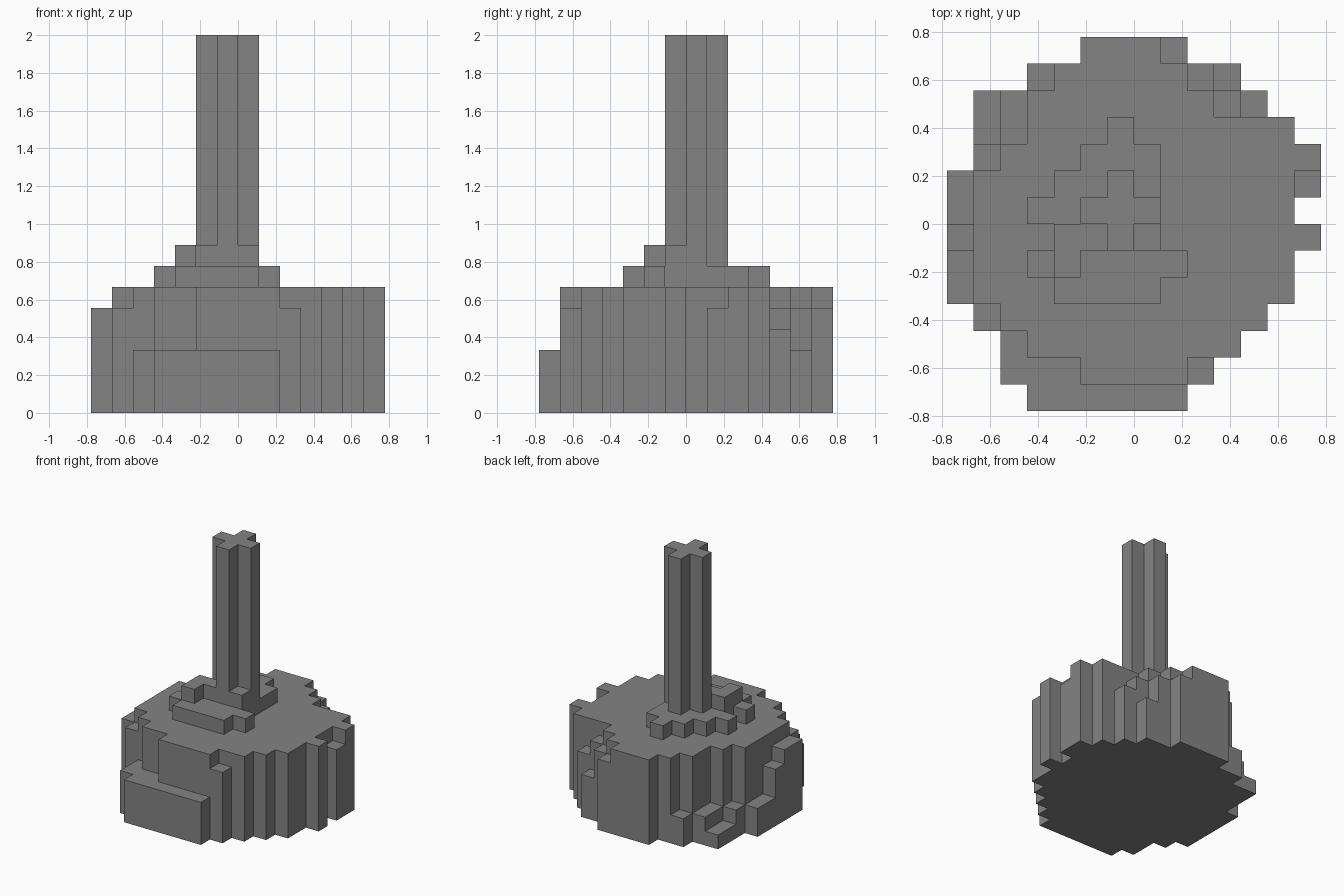
import bpy
import bmesh
from mathutils import Vector

UNIT = 1 / 9  # edge length of one block

old_cube = bpy.data.objects.get("Cube")
if old_cube:
    bpy.data.objects.remove(old_cube, do_unlink=True)

grey = bpy.data.materials.new("stone_grey")
grey.use_nodes = True
colour = (0.23, 0.23, 0.23, 1)
grey.diffuse_color = colour
grey.node_tree.nodes["Principled BSDF"].inputs["Base Color"].default_value = colour


def fill(heights, x_start, x_end, y_start, y_end, top):
    """Set the top level of every column in a rectangle of the block grid."""
    for x in range(x_start, x_end):
        for y in range(y_start, y_end):
            heights[x, y] = top


def columns_from_rows(first_row, spans, top):
    """Fill one span of columns per row, going from front to back."""
    heights = {}
    for row, (start, end) in enumerate(spans, first_row):
        fill(heights, start, end, row, row + 1, top)
    return heights


def build_blocks(name, heights, base):
    """Make the outer skin of block columns that stand on one base level."""
    bm = bmesh.new()

    def quad(corner, side_a, side_b):
        c, a, b = Vector(corner), Vector(side_a), Vector(side_b)
        bm.faces.new([bm.verts.new(p * UNIT) for p in (c, c + a, c + a + b, c + b)])

    right, back, up = (1, 0, 0), (0, 1, 0), (0, 0, 1)
    for (x, y), top in heights.items():
        quad((x, y, top), right, back)
        quad((x, y, base), back, right)
        sides = (
            ((x - 1, y), (x, y), up, back),
            ((x + 1, y), (x + 1, y), back, up),
            ((x, y - 1), (x, y), right, up),
            ((x, y + 1), (x, y + 1), up, right),
        )
        for neighbour, corner, a, b in sides:
            for level in range(max(base, heights.get(neighbour, base)), top):
                quad((*corner, level), a, b)

    # Join the block faces and merge flat areas
    bmesh.ops.remove_doubles(bm, verts=bm.verts, dist=UNIT / 100)
    bmesh.ops.dissolve_limit(bm, angle_limit=0.01, verts=bm.verts, edges=bm.edges)
    mesh = bpy.data.meshes.new(name)
    bm.to_mesh(mesh)
    bm.free()
    mesh.materials.append(grey)
    obj = bpy.data.objects.new(name, mesh)
    bpy.context.collection.objects.link(obj)
    return obj


# Rounded base, one span per row from front to back
base_rows = [(-4, 2), (-5, 3), (-5, 4), (-6, 5), (-7, 6), (-7, 6), (-7, 7),
             (-7, 6), (-7, 7), (-6, 7), (-6, 6), (-6, 5), (-4, 4), (-2, 2)]
base = columns_from_rows(-7, base_rows, 6)

# Front ledge and its chipped corners
fill(base, -4, 2, -7, -6, 3)
fill(base, -5, -2, -6, -5, 3)
fill(base, -5, -4, -5, -4, 3)
fill(base, 2, 3, -6, -5, 5)
fill(base, -6, -5, -4, -3, 5)

# Stepped edge on the -x side
fill(base, -7, -6, -3, -1, 5)
fill(base, -7, -6, -1, 0, 4)
fill(base, -7, -6, 0, 2, 2)
fill(base, -6, -5, 2, 3, 2)
fill(base, -6, -5, 3, 5, 1)
fill(base, -5, -4, 3, 5, 2)
fill(base, -4, -3, 5, 6, 2)

# Chipped edge on the +x side and back
fill(base, 6, 7, 1, 2, 5)
fill(base, 1, 2, 6, 7, 5)
fill(base, 2, 3, 5, 6, 5)
fill(base, 3, 4, 5, 6, 3)
fill(base, 3, 4, 4, 5, 5)
fill(base, 4, 5, 4, 5, 4)
build_blocks("base", base, 0)

# Rubble mound around the foot of the post
mound_rows = [(-3, 1), (-4, 2), (-3, 1), (-4, 1), (-3, 1), (-2, 1), (-1, 0)]
mound = columns_from_rows(-3, mound_rows, 7)
fill(mound, -3, -2, -2, 0, 8)
fill(mound, -2, -1, -1, 0, 8)
fill(mound, 0, 1, -1, 0, 8)
build_blocks("mound", mound, 6)

# Tall post with a cross-shaped section
post = columns_from_rows(-1, [(-1, 0), (-2, 1), (-1, 0)], 18)
build_blocks("post", post, 7)
